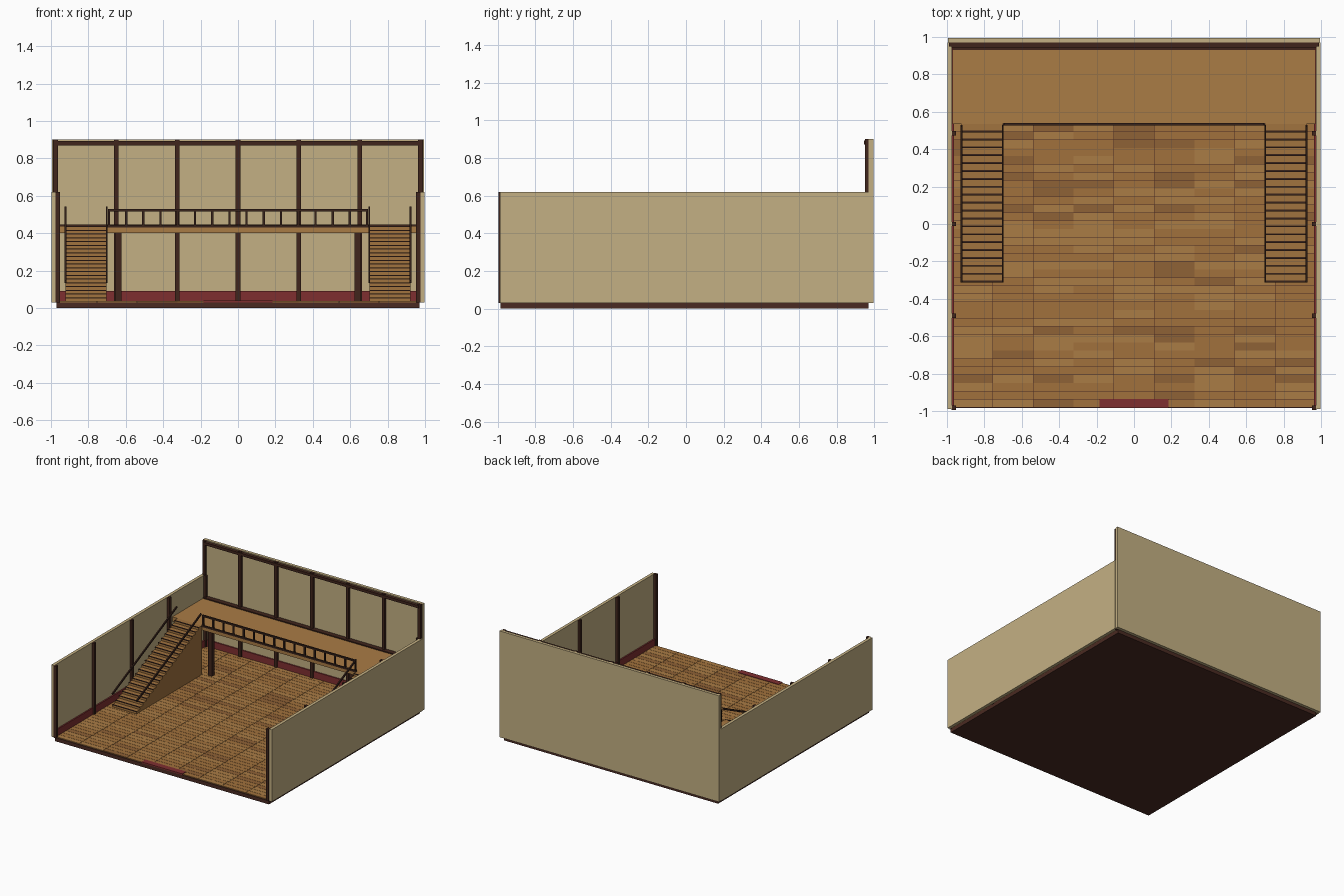
import bpy, bmesh, math, random
from mathutils import Matrix, Vector

if "Cube" in bpy.data.objects:
    bpy.data.objects.remove(bpy.data.objects["Cube"])

random.seed(4)


def mat(name, hexcol):
    rgb = [int(hexcol[i:i + 2], 16) / 255 for i in (0, 2, 4)]
    m = bpy.data.materials.new(name)
    m.diffuse_color = [((c + 0.055) / 1.055) ** 2.4 for c in rgb] + [1]
    m.use_nodes = True
    m.node_tree.nodes["Principled BSDF"].inputs["Base Color"].default_value = m.diffuse_color
    return m


PLASTER = mat("plaster", "c4b083")
BEAM = mat("dark_beam", "40251c")
BASE = mat("base_wood", "4a2a22")
DECK = mat("deck_wood", "aa7c45")
STAIR = mat("stair_wood", "a1733e")
RAIL = mat("rail_wood", "38231b")
RED = mat("red_trim", "7f2f30")
PLANKS = [mat("plank_light", "aa7c45"), mat("plank_mid", "a1713c"), mat("plank_dark", "8f6236")]


def box(bm, x0, x1, y0, y1, z0, z1, idx=0):
    m = Matrix.Translation(((x0 + x1) / 2, (y0 + y1) / 2, (z0 + z1) / 2)) \
        @ Matrix.Diagonal((abs(x1 - x0), abs(y1 - y0), abs(z1 - z0), 1))
    for v in bmesh.ops.create_cube(bm, size=1, matrix=m)["verts"]:
        for f in v.link_faces:
            f.material_index = idx


def part(name, boxes, *mats):
    bm = bmesh.new()
    for b in boxes:
        box(bm, *b)
    me = bpy.data.meshes.new(name)
    bm.to_mesh(me)
    bm.free()
    for m in mats:
        me.materials.append(m)
    ob = bpy.data.objects.new(name, me)
    bpy.context.collection.objects.link(ob)
    return ob


# Base slab
part("base", [(-0.97, 0.97, -0.985, 0.97, 0, 0.03)], BASE)

# Floor planks in three random tones
cols, rows = 9, 45
pw, pd, gap = 1.94 / cols, 1.95 / rows, 0.001
planks = []
for i in range(cols):
    for j in range(rows):
        x, y = -0.97 + i * pw, -0.98 + j * pd
        tone = random.choice((0, 0, 1, 1, 1, 2))
        planks.append((x + gap, x + pw - gap, y + gap, y + pd - gap, 0.028, 0.036, tone))
part("floor_planks", planks, *PLANKS)

# Entrance mat
part("door_mat", [(-0.185, 0.185, -0.985, -0.935, 0.03, 0.04)], RED)

# Back wall with timber frame
part("back_wall", [(-0.995, 0.995, 0.97, 0.995, 0.03, 0.9)], PLASTER)
part("back_wall_posts", [(x - 0.0125, x + 0.0125, 0.95, 0.972, 0.03, 0.9)
                         for x in [-0.976 + k * 0.3253 for k in range(7)]], BEAM)
part("back_wall_top_beam", [(-0.975, 0.975, 0.944, 0.972, 0.87, 0.892)], BEAM)
part("back_wall_mid_beam", [(-0.97, 0.97, 0.93, 0.97, 0.43, 0.445)], BEAM)
part("back_skirting", [(-0.97, 0.97, 0.96, 0.972, 0.035, 0.09)], RED)

# Side walls, posts and skirting
for side, s in (("left", -1), ("right", 1)):
    part(side + "_wall", [(s * 0.973, s * 0.998, -0.988, 0.97, 0.03, 0.62)], PLASTER)
    part(side + "_wall_posts", [(s * 0.951, s * 0.975, y - 0.0115, y + 0.0115, 0.03, 0.62)
                                for y in (-0.983, -0.49, 0, 0.485, 0.955)], BEAM)
    part(side + "_skirting", [(s * 0.962, s * 0.975, -0.975, 0.97, 0.035, 0.09)], RED)

# Raised gallery with edge beam and supports
part("gallery_deck", [(-0.97, 0.97, 0.535, 0.97, 0.4, 0.437)], DECK)
part("gallery_edge", [(-0.7, 0.7, 0.527, 0.54, 0.43, 0.444)], RAIL)
part("gallery_supports", [(x - 0.018, x + 0.018, 0.55, 0.586, 0.03, 0.402) for x in (-0.64, 0.64)], BEAM)

# Gallery railing
part("gallery_rail", [(-0.695, 0.695, 0.527, 0.541, 0.515, 0.528)], RAIL)
part("gallery_balusters", [(x - 0.006, x + 0.006, 0.528, 0.54, 0.437, 0.52)
                           for x in [-0.69 + k * 0.092 for k in range(16)]], RAIL)

# Two mirrored staircases with dark nosings and sloping handrails
steps, y0, y1, z0, z1 = 20, -0.31, 0.535, 0.035, 0.437
run, rise = (y1 - y0) / steps, (z1 - z0) / steps
for side, s in (("left", -1), ("right", 1)):
    treads, noses = [], []
    for k in range(steps):
        y, z = y0 + k * run, z0 + (k + 1) * rise
        treads.append((s * 0.702, s * 0.922, y, y + run, 0.033, z))
        noses.append((s * 0.702, s * 0.922, y - 0.003, y + 0.007, z - 0.004, z + 0.001))
    part(side + "_stairs", treads, STAIR)
    part(side + "_stair_nosings", noses, RAIL)
    a, b = Vector((0, -0.31, 0.14)), Vector((0, 0.525, 0.537))
    length, angle = (b - a).length, math.atan2(b.z - a.z, b.y - a.y)
    for tag, x in (("inner", 0.702), ("outer", 0.922)):
        r = part(f"{side}_{tag}_handrail", [(-0.005, 0.005, -length / 2, length / 2, -0.007, 0.007)], RAIL)
        r.location = (s * x, (a.y + b.y) / 2, (a.z + b.z) / 2)
        r.rotation_euler = (angle, 0, 0)
